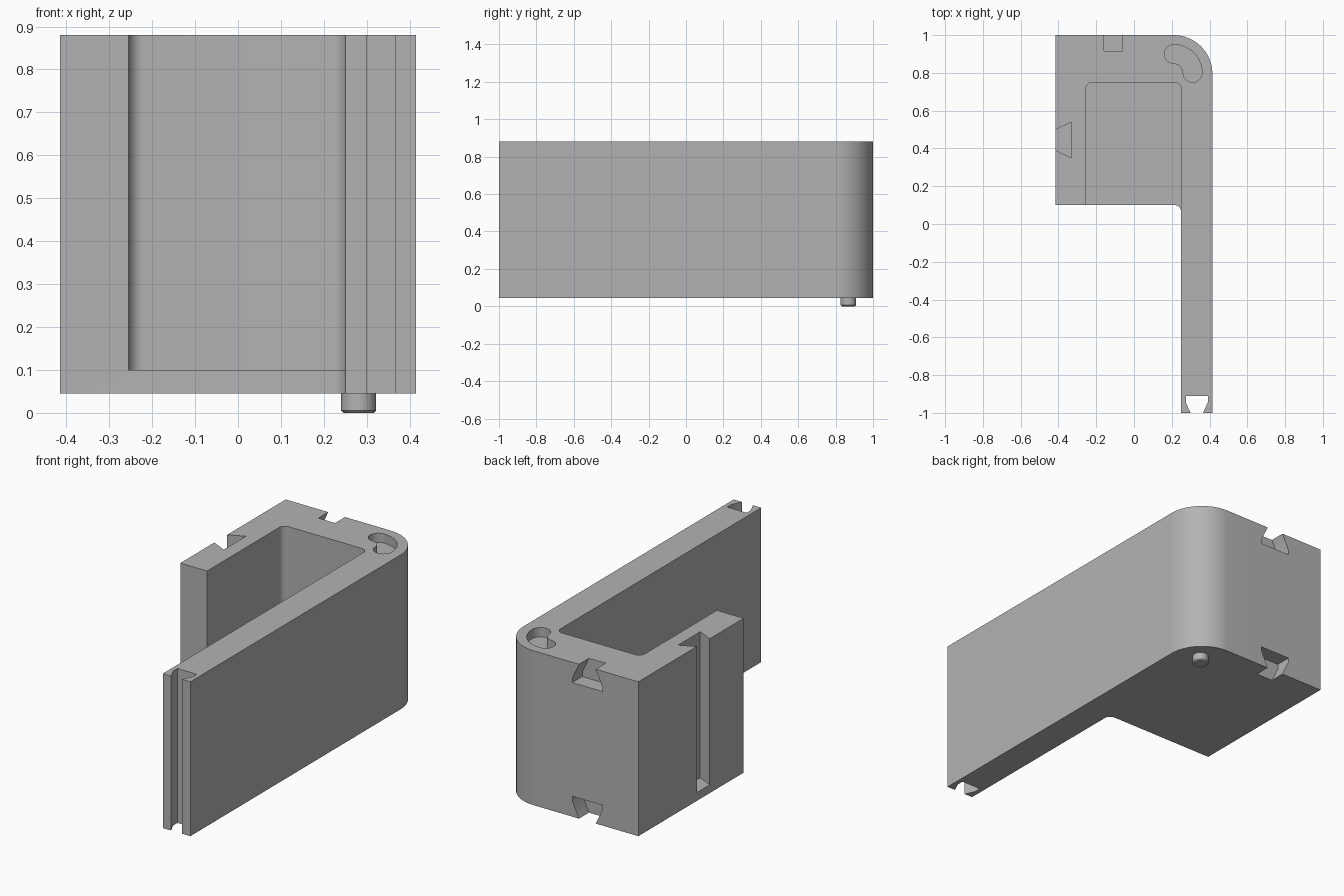
import bpy, bmesh, math
from mathutils import Matrix, Vector

if "Cube" in bpy.data.objects:
    bpy.data.objects.remove(bpy.data.objects["Cube"], do_unlink=True)

BOTTOM, TOP, FLOOR = 0.045, 0.88, 0.1
HALF = 0.415      # half the block width
WALL = 0.25       # inner face of the long wall
FRONT = 0.1       # front of the block
EPS = 0.05        # cutter overshoot

grey = bpy.data.materials.new("plain grey")
grey.use_nodes = True
grey.diffuse_color = (0.45, 0.45, 0.45, 1)
grey.node_tree.nodes["Principled BSDF"].inputs["Base Color"].default_value = grey.diffuse_color


def arc(cx, cy, r, start, end, steps=12):
    angles = [math.radians(start + (end - start) * i / steps) for i in range(steps + 1)]
    return [(cx + r * math.cos(a), cy + r * math.sin(a)) for a in angles]


def finish(name, bm):
    bmesh.ops.recalc_face_normals(bm, faces=bm.faces)
    mesh = bpy.data.meshes.new(name)
    bm.to_mesh(mesh)
    bm.free()
    mesh.materials.append(grey)
    obj = bpy.data.objects.new(name, mesh)
    bpy.context.collection.objects.link(obj)
    return obj


def prism(name, outline, low, high, along_y=False):
    """Extrude a flat outline along z, or an x-z outline along y."""
    def place(p, d):
        return (p[0], d, p[1]) if along_y else (p[0], p[1], d)
    bm = bmesh.new()
    face = bm.faces.new([bm.verts.new(place(p, low)) for p in outline])
    side = bmesh.ops.extrude_face_region(bm, geom=[face])["geom"]
    shift = Vector(place((0, 0), high - low))
    bmesh.ops.translate(bm, vec=shift, verts=[v for v in side if isinstance(v, bmesh.types.BMVert)])
    return finish(name, bm)


def activate(obj):
    bpy.ops.object.select_all(action='DESELECT')
    obj.select_set(True)
    bpy.context.view_layer.objects.active = obj


def cut(target, cutter):
    cutter.hide_render = True
    mod = target.modifiers.new(cutter.name, 'BOOLEAN')
    mod.operation, mod.solver, mod.object = 'DIFFERENCE', 'EXACT', cutter
    activate(target)
    bpy.ops.object.modifier_apply(modifier=mod.name)
    bpy.data.objects.remove(cutter, do_unlink=True)


# Body: block and long wall, with rounded outer corner and inner fillet
outline = [(-HALF, 1), (-HALF, FRONT)]
outline += arc(WALL - 0.035, FRONT - 0.035, 0.035, 90, 0, 8)
outline += [(WALL, -1), (HALF, -1)]
outline += arc(HALF - 0.205, 0.795, 0.205, 0, 90, 16)
body = prism("bracket_body", outline, BOTTOM, TOP)

# Pocket, open at the front and top
r = 0.035
pocket = [(-0.255, 0), (WALL, 0)]
pocket += arc(WALL - r, 0.75 - r, r, 0, 90, 8)
pocket += arc(-0.255 + r, 0.75 - r, r, 90, 180, 8)
cut(body, prism("pocket_cutter", pocket, FLOOR, TOP + EPS))

# Dovetail slot in the right side, closed at its lower end
slope = EPS * 0.04 / 0.085
slot = [(-HALF - EPS, 0.5 - slope), (-0.33, 0.54), (-0.33, 0.35), (-HALF - EPS, 0.39 + slope)]
cut(body, prism("side_slot_cutter", slot, 0.09, TOP + EPS))

# Dovetail slot running up the end of the wall
mid = 0.3325
half_slot = [(0.033, -1 - EPS), (0.033, -1), (0.058, -0.945), (0.058, -0.91)]
slot = [(mid - w, y) for w, y in half_slot] + [(mid + w, y) for w, y in reversed(half_slot)]
cut(body, prism("end_slot_cutter", slot, 0, TOP + EPS))

# Dovetail notches at the upper and lower edge of the back
for edge, sign in ((TOP, -1), (BOTTOM, 1)):
    half_notch = [(0.05, -EPS), (0.05, 0), (0.09, 0.085), (0.09, 0.11)]
    notch = [(-0.11 - w, edge + sign * d) for w, d in half_notch]
    notch += [(-0.11 + w, edge + sign * d) for w, d in reversed(half_notch)]
    cut(body, prism("notch_cutter", notch, 0.915, 1 + EPS, along_y=True))

# Curved recess in the top, following the rounded corner
cx, cy = 0.21, 0.80
recess = arc(cx, cy, 0.15, 0, 90) + arc(cx, cy + 0.1, 0.05, 90, 270)[1:]
recess += arc(cx, cy, 0.05, 90, 0)[1:] + arc(cx + 0.1, cy, 0.05, 180, 360)[1:-1]
cut(body, prism("recess_cutter", recess, TOP - 0.05, TOP + EPS))

# Locating pin below the corner, with a chamfered tip
bm = bmesh.new()
bmesh.ops.create_cone(bm, cap_ends=True, segments=32, radius1=0.041, radius2=0.041, depth=0.06,
                      matrix=Matrix.Translation((0.281, 0.868, 0.03)))
rim = [e for e in bm.edges if all(v.co.z < 0.001 for v in e.verts)]
bmesh.ops.bevel(bm, geom=rim, offset=0.006, segments=1, affect='EDGES')
pin = finish("locating_pin", bm)

for obj in (body, pin):
    activate(obj)
    bpy.ops.object.shade_smooth_by_angle(angle=math.radians(30))
